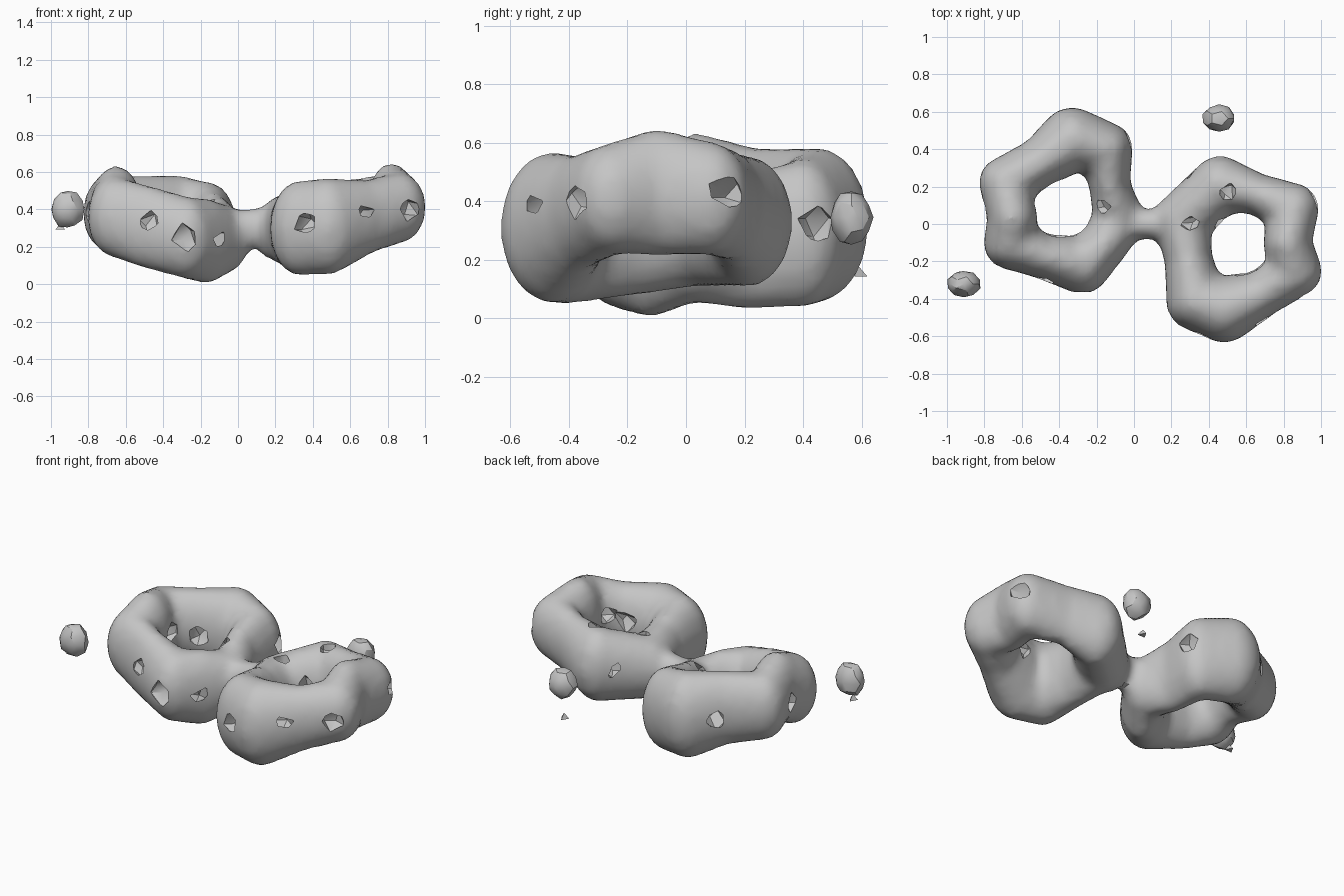
import bpy, bmesh, random
from mathutils import Matrix, Vector

random.seed(4)
cube = bpy.data.objects.get("Cube")
if cube:
    bpy.data.objects.remove(cube, do_unlink=True)

grey = bpy.data.materials.new("plain_grey")
grey.use_nodes = True
tone = (0.56, 0.56, 0.56, 1)
grey.diffuse_color = tone
for node in grey.node_tree.nodes:
    if node.type == 'BSDF_PRINCIPLED':
        node.inputs["Base Color"].default_value = tone


def make_object(name, bm):
    mesh = bpy.data.meshes.new(name)
    bm.to_mesh(mesh)
    bm.free()
    mesh.materials.append(grey)
    obj = bpy.data.objects.new(name, mesh)
    bpy.context.collection.objects.link(obj)
    return obj


def select_only(obj):
    bpy.ops.object.select_all(action='DESELECT')
    obj.select_set(True)
    bpy.context.view_layer.objects.active = obj


def smooth(obj, angle):
    select_only(obj)
    bpy.ops.object.shade_smooth_by_angle(angle=angle)


def add_ellipsoid(bm, centre, radii, detail=3):
    matrix = Matrix.Translation(centre) @ Matrix.Diagonal((*radii, 1))
    return bmesh.ops.create_icosphere(bm, subdivisions=detail, radius=1, matrix=matrix)["verts"]


def add_tube(bm, nodes, closed, steps=4):
    """Chain of ellipsoids; each node is x, y, z, half width, half height."""
    pairs = list(zip(nodes, nodes[1:] + nodes[:1]))
    if not closed:
        pairs.pop()
    for start, end in pairs:
        for i in range(steps):
            t = i / steps
            x, y, z, width, height = [a + (b - a) * t for a, b in zip(start, end)]
            add_ellipsoid(bm, (x, y, z), (width, width, height))


# Lumpy rings, each climbing away from the middle
right_ring = [
    (.26, .02, .295, .155, .19), (.46, .21, .33, .155, .225), (.65, .165, .38, .11, .19),
    (.85, .08, .41, .14, .195), (.82, -.1, .43, .13, .22), (.86, -.25, .41, .145, .19),
    (.69, -.37, .36, .125, .2), (.48, -.455, .31, .18, .26), (.33, -.41, .3, .16, .255),
    (.29, -.18, .29, .13, .215)]
left_ring = [
    (-.08, .02, .24, .14, .185), (-.13, .2, .26, .11, .235), (-.15, .4, .29, .145, .255),
    (-.33, .45, .32, .175, .265), (-.5, .33, .36, .135, .225), (-.69, .22, .38, .14, .205),
    (-.65, .04, .42, .135, .215), (-.66, -.1, .36, .145, .215), (-.5, -.17, .31, .12, .225),
    (-.28, -.22, .25, .155, .22), (-.17, -.12, .23, .13, .23)]
neck = [(.01, 0, .28, .09, .12), (.08, 0, .32, .078, .085), (.18, 0, .28, .1, .145),
        (.25, 0, .3, .13, .17)]

bm = bmesh.new()
add_tube(bm, right_ring, True)
add_tube(bm, left_ring, True)
add_tube(bm, neck, False)
body = make_object("double_ring", bm)

# Melt the lumps into one skin
remesh = body.modifiers.new("skin", 'REMESH')
remesh.mode = 'VOXEL'
remesh.voxel_size = 0.03
relax = body.modifiers.new("relax", 'SMOOTH')
relax.factor = 0.5
relax.iterations = 3

# Angular pits around the outer walls, each with a partner on the inner wall
right_pits = [(.36, -.59, .33), (.66, -.51, .38), (.92, -.38, .41), (.98, .15, .43),
              (.32, .25, .34)]
left_pits = [(-.48, -.3, .33), (-.28, -.38, .25), (-.12, -.23, .23), (-.8, .1, .38),
             (-.52, .47, .35), (-.02, .46, .32)]
top_pits = [(-.17, .09, .42), (.3, 0, .475), (.5, .17, .54)]
bm = bmesh.new()


def add_pit(spot, radius):
    for v in add_ellipsoid(bm, spot, (radius, radius, radius), 1):
        v.co += Vector([random.uniform(-.016, .016) for _ in range(3)])


for pits, middle in ((right_pits, (.56, -.12)), (left_pits, (-.38, .09))):
    for x, y, z in pits:
        inward = Vector((middle[0] - x, middle[1] - y, 0)).normalized()
        for distance in (.02, .27):
            add_pit(Vector((x, y, z)) + inward * distance, .065)
for spot in top_pits:
    add_pit(spot, .05)
cutter = make_object("pit_cutter", bm)
cutter.hide_render = True
cut = body.modifiers.new("pits", 'BOOLEAN')
cut.operation = 'DIFFERENCE'
cut.solver = 'EXACT'
cut.use_self = True
cut.object = cutter
select_only(body)
for modifier in list(body.modifiers):
    bpy.ops.object.modifier_apply(modifier=modifier.name)
bpy.data.objects.remove(cutter, do_unlink=True)
smooth(body, 0.6)

# Loose pebbles beside the rings
for name, centre, radii in (
        ("side_pebble", (-.91, -.32, .4), (.09, .075, .105)),
        ("back_pebble", (.455, .565, .345), (.09, .075, .095))):
    bm = bmesh.new()
    for v in add_ellipsoid(bm, centre, radii, 2):
        v.co += (v.co - Vector(centre)) * random.uniform(-.1, .04)
    smooth(make_object(name, bm), 0.5)

# Tiny flakes under the pebbles
for name, centre in (("side_flake", (-.95, -.29, .31)), ("back_flake", (.43, .59, .16))):
    bm = bmesh.new()
    bmesh.ops.create_cone(bm, cap_ends=True, segments=3, radius1=.03, radius2=0,
                          depth=.035, matrix=Matrix.Translation(centre))
    make_object(name, bm)
